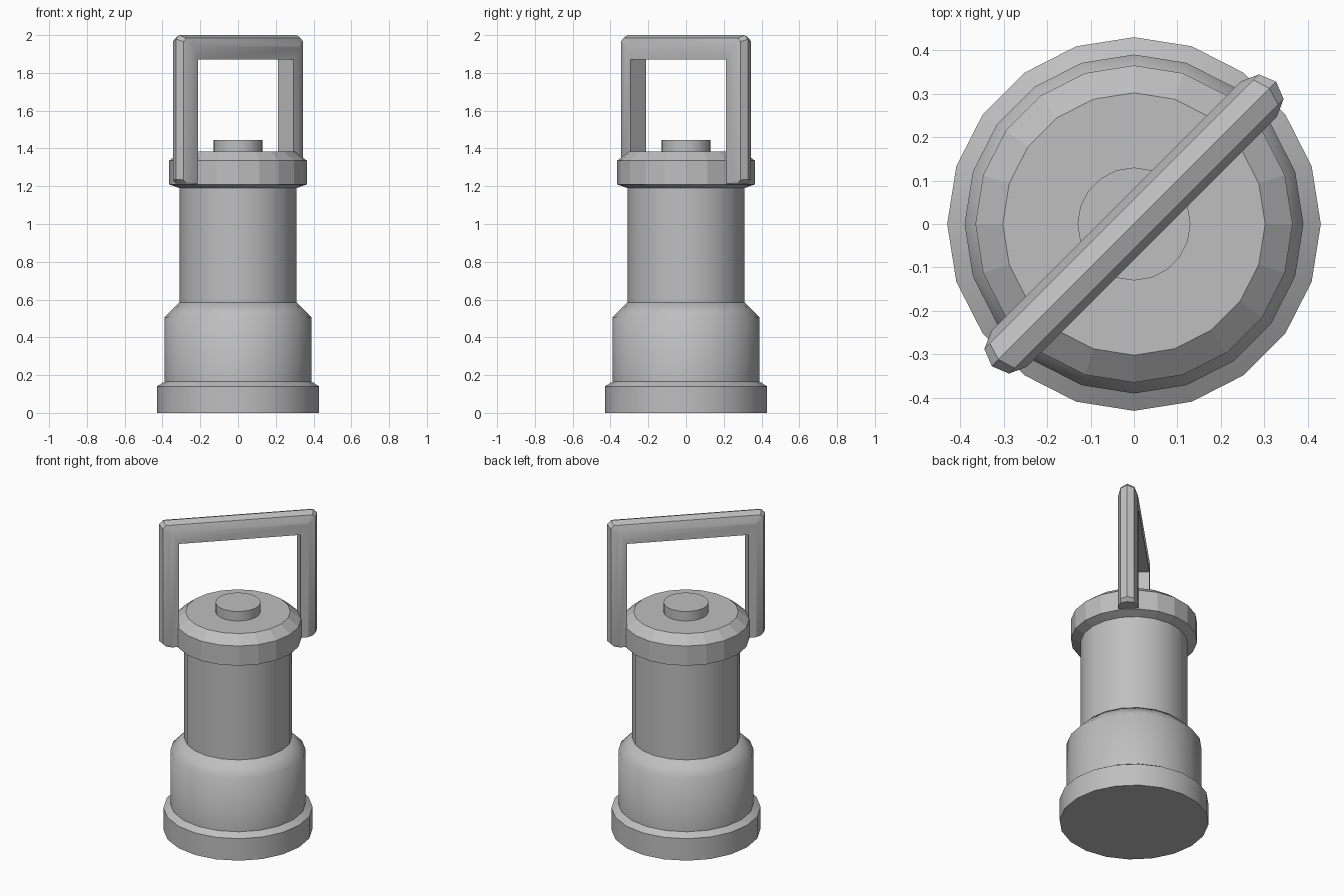
import bpy, bmesh
from math import sin, cos, tau, radians, sqrt

cube = bpy.data.objects.get("Cube")
if cube:
    bpy.data.objects.remove(cube)

# Plain grey finish
grey = bpy.data.materials.new("plain_grey")
grey.use_nodes = True
colour = (0.52, 0.52, 0.52, 1)
grey.diffuse_color = colour
grey.node_tree.nodes["Principled BSDF"].inputs["Base Color"].default_value = colour


def finish(name, bm, smooth_angle=0):
    bmesh.ops.recalc_face_normals(bm, faces=bm.faces)
    mesh = bpy.data.meshes.new(name)
    bm.to_mesh(mesh)
    bm.free()
    mesh.materials.append(grey)
    obj = bpy.data.objects.new(name, mesh)
    bpy.context.collection.objects.link(obj)
    if smooth_angle:
        bpy.ops.object.select_all(action='DESELECT')
        obj.select_set(True)
        bpy.context.view_layer.objects.active = obj
        bpy.ops.object.shade_smooth_by_angle(angle=radians(smooth_angle))
    return obj


def loft(bm, rings):
    """Join closed rings of points with quads and cap both ends."""
    rings = [[bm.verts.new(p) for p in ring] for ring in rings]
    for a, b in zip(rings, rings[1:]):
        n = len(a)
        for i in range(n):
            j = (i + 1) % n
            bm.faces.new((a[i], a[j], b[j], b[i]))
    bm.faces.new(rings[0])
    bm.faces.new(rings[-1])


def turned(name, profile, smooth_angle=0, sides=20):
    bm = bmesh.new()
    loft(bm, [[(r * cos(tau * i / sides), r * sin(tau * i / sides), z)
               for i in range(sides)] for r, z in profile])
    return finish(name, bm, smooth_angle)


# Turned parts, from the ground up: (radius, height)
turned("base_ring", [(0.43, 0), (0.43, 0.14), (0.39, 0.165)], 30)
turned("lower_body", [(0.39, 0.16), (0.39, 0.505), (0.31, 0.585)], 50)
turned("neck", [(0.31, 0.58), (0.31, 1.20)], 30)
turned("cap", [(0.31, 1.19), (0.365, 1.21), (0.365, 1.335), (0.302, 1.385)])
turned("button", [(0.13, 1.38), (0.13, 1.445)], 30)

# Diagonal carrying handle: slices across its thickness
INNER, REACH, TOP, BOTTOM, UNDER = 0.357, 0.463, 2.0, 1.215, 1.87


def handle_slice(v, inset, chamfer):
    u, top, low = REACH - inset, TOP - inset, BOTTOM
    half = [(INNER, UNDER), (INNER, low), (u - chamfer, low),
            (u, low + chamfer), (u, top - chamfer), (u - chamfer, top)]
    outline = half + [(-a, z) for a, z in reversed(half)]
    return [((a - v) / sqrt(2), (a + v) / sqrt(2), z) for a, z in outline]


bm = bmesh.new()
loft(bm, [handle_slice(v, inset, chamfer) for v, inset, chamfer in
          [(-0.058, 0.056, 0.012), (-0.04, 0.016, 0.018), (0, 0, 0.022),
           (0.04, 0.016, 0.018), (0.058, 0.056, 0.012)]])
finish("handle", bm, 30)
